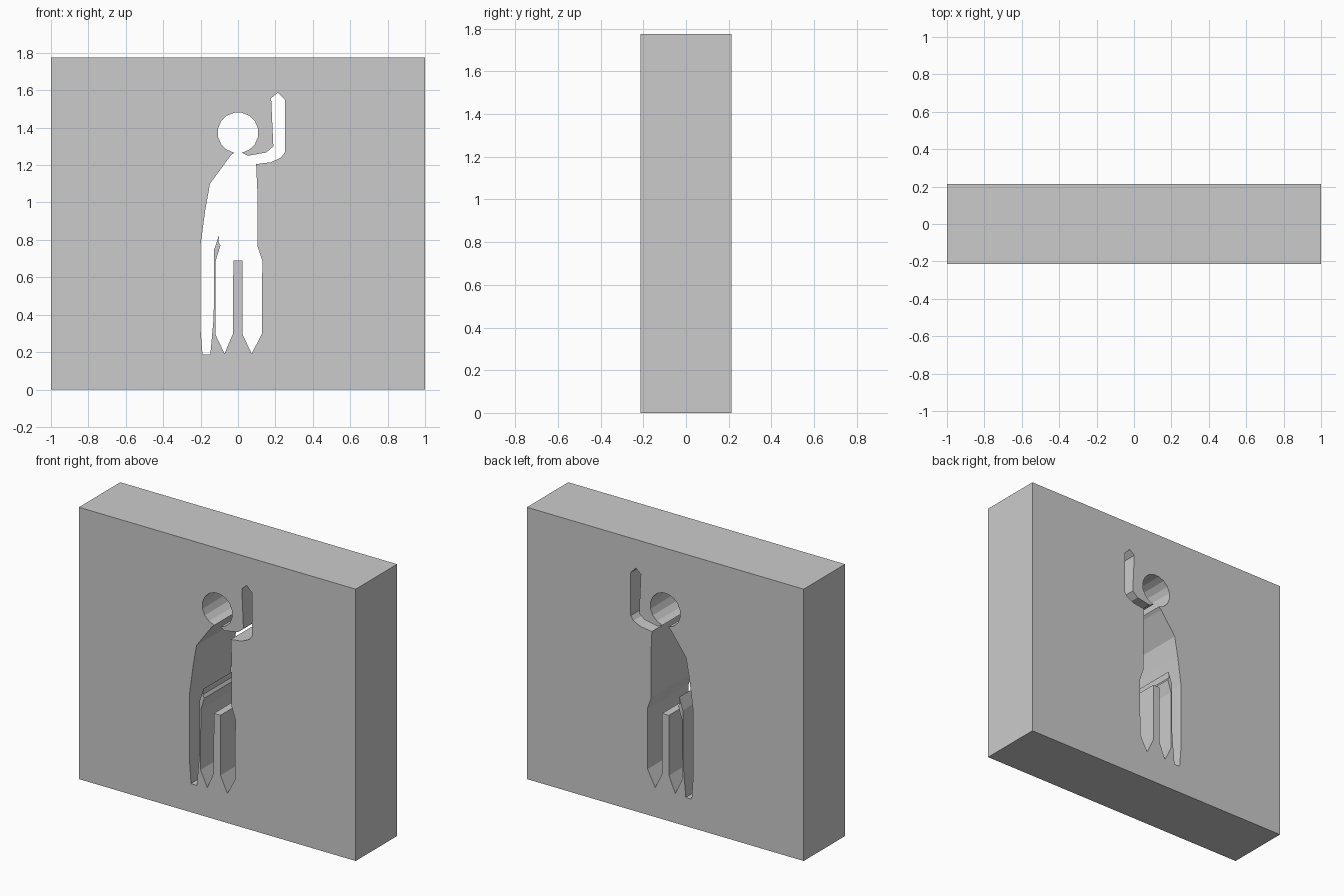
import bpy
import math

if "Cube" in bpy.data.objects:
    bpy.data.objects.remove(bpy.data.objects["Cube"])

W, H, D = 2.0, 1.775, 0.427

# Slab outline
slab = [(-W / 2, 0), (W / 2, 0), (W / 2, H), (-W / 2, H)]

# Figure outline: viewer-left arm, two legs, raised arm
figure = [
    (-0.04, 1.25), (-0.15, 1.10), (-0.175, 0.96), (-0.20, 0.775),
    (-0.20, 0.32), (-0.19, 0.187), (-0.148, 0.187), (-0.13, 0.385),
    (-0.127, 0.75), (-0.10, 0.83), (-0.105, 0.79), (-0.094, 0.77),
    (-0.119, 0.69), (-0.121, 0.295), (-0.072, 0.192), (-0.027, 0.298),
    (-0.025, 0.69), (0.023, 0.69), (0.023, 0.298), (0.073, 0.192),
    (0.128, 0.298), (0.13, 0.69), (0.103, 0.77), (0.103, 1.07),
    (0.097, 1.205), (0.176, 1.215), (0.23, 1.24), (0.25, 1.268),
    (0.25, 1.55), (0.213, 1.588), (0.177, 1.558), (0.189, 1.30),
    (0.15, 1.267), (0.053, 1.25),
]

# Round head, open at the neck
HEAD_Z, HEAD_R, SIDES = 1.373, 0.109, 16
for i in range(SIDES):
    a = math.radians(-78.75 + i * 360 / SIDES)
    figure.append((HEAD_R * math.cos(a), HEAD_Z + HEAD_R * math.sin(a)))

# Filled curve: the inner spline becomes the cut-out through the slab
curve = bpy.data.curves.new("slab_with_figure_cutout", 'CURVE')
curve.dimensions = '2D'
curve.fill_mode = 'BOTH'
curve.extrude = D / 2
for outline in (slab, figure):
    spline = curve.splines.new('POLY')
    spline.points.add(len(outline) - 1)
    for p, (x, z) in zip(spline.points, outline):
        p.co = (x, z, 0, 1)
    spline.use_cyclic_u = True
    spline.use_smooth = False

obj = bpy.data.objects.new("slab_with_figure_cutout", curve)
bpy.context.collection.objects.link(obj)
obj.rotation_euler.x = math.pi / 2

# Turn into a flat-shaded mesh
bpy.context.view_layer.objects.active = obj
obj.select_set(True)
bpy.ops.object.convert(target='MESH')
bpy.ops.object.mode_set(mode='EDIT')
bpy.ops.mesh.select_all(action='SELECT')
bpy.ops.mesh.remove_doubles(threshold=0.0001)
bpy.ops.mesh.normals_make_consistent(inside=False)
bpy.ops.object.mode_set(mode='OBJECT')
bpy.ops.object.shade_flat()
